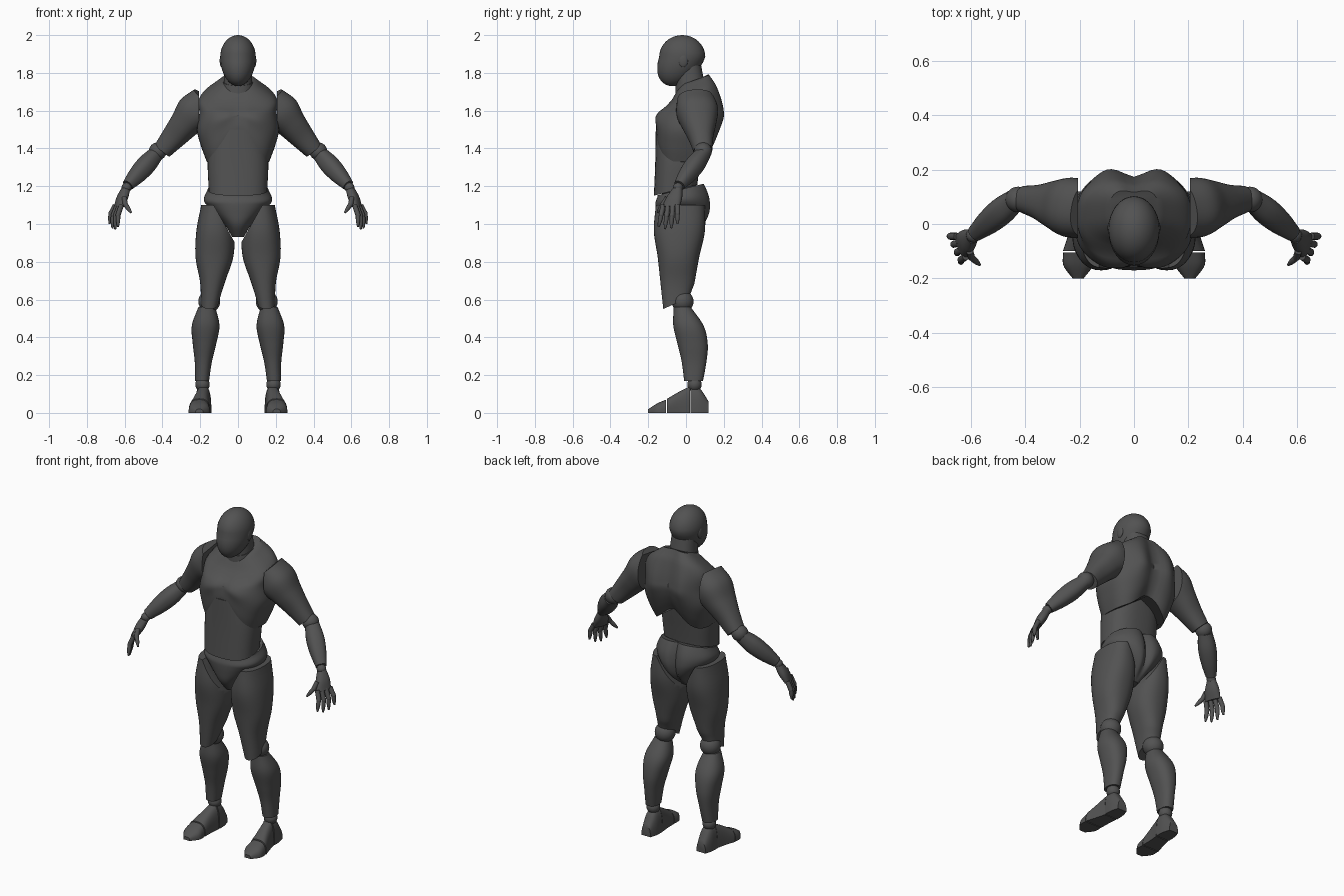
import bpy
import bmesh
import math
from mathutils import Vector, Matrix

cube = bpy.data.objects.get("Cube")
if cube:
    bpy.data.objects.remove(cube, do_unlink=True)

X, Y, Z = Vector((1, 0, 0)), Vector((0, 1, 0)), Vector((0, 0, 1))

grey = bpy.data.materials.new("dark grey")
grey.use_nodes = True
shade = [.085] * 3 + [1]
grey.diffuse_color = shade
shader = next(n for n in grey.node_tree.nodes if n.type == "BSDF_PRINCIPLED")
shader.inputs["Base Color"].default_value = shade
shader.inputs["Roughness"].default_value = .6


def finish(name, bm, side, warp):
    """Shape the mesh, mirror it when needed and make a smooth-shaded object."""
    for vert in bm.verts:
        if warp:
            warp(vert.co)
        vert.co.x *= side
    bmesh.ops.recalc_face_normals(bm, faces=bm.faces)
    mesh = bpy.data.meshes.new(name)
    bm.to_mesh(mesh)
    bm.free()
    obj = bpy.data.objects.new(name, mesh)
    bpy.context.collection.objects.link(obj)
    mesh.materials.append(grey)
    bpy.ops.object.select_all(action="DESELECT")
    obj.select_set(True)
    bpy.context.view_layer.objects.active = obj
    bpy.ops.object.shade_smooth_by_angle(angle=math.radians(40))


def sample(values, t):
    """Smooth curve through evenly spaced values, read at t from start to end."""
    last = len(values) - 1
    i = min(int(t * last), last - 1)
    f = t * last - i
    b, c = values[i], values[i + 1]
    a = values[i - 1] if i else 2 * b - c
    d = values[i + 2] if i + 2 <= last else 2 * c - b
    bend = 2 * a - 5 * b + 4 * c - d
    return b + f / 2 * (c - a + f * (bend + f * (3 * b - a - 3 * c + d)))


def loft(name, start, end, widths, depths=None, bow=(0, 0, 0), axes=(X, Y),
         power=2.3, cut=None, warp=None, side=1, seg=40):
    """Skin ovals from start to end; axes None sets them square to the line."""
    start, end, bow = Vector(start), Vector(end), Vector(bow)
    if not axes:
        along = (end - start).normalized()
        across = along.cross(Z).normalized()
        axes = across, across.cross(along)
    bm = bmesh.new()
    rings = []
    count = 6 * (len(widths) - 1)
    for i in range(count + 1):
        t = i / count
        centre = start.lerp(end, t) + bow * math.sin(math.pi * t)
        sizes = sample(widths, t), sample(depths or widths, t)
        ring = []
        for k in range(seg):
            angle = math.tau * k / seg
            point = centre.copy()
            for axis, size, c in zip(axes, sizes, (math.cos(angle), math.sin(angle))):
                point += axis * size * math.copysign(abs(c) ** (2 / power), c)
            ring.append(bm.verts.new(point))
        rings.append(ring)
    for low, high in zip(rings, rings[1:]):
        for k in range(seg):
            bm.faces.new((low[k - 1], low[k], high[k], high[k - 1]))
    bm.faces.new(rings[0])
    bm.faces.new(rings[-1])
    if cut:
        geom = bm.verts[:] + bm.edges[:] + bm.faces[:]
        res = bmesh.ops.bisect_plane(bm, geom=geom, plane_co=cut[0],
                                     plane_no=cut[1], clear_outer=True)
        rim = [e for e in res["geom_cut"] if isinstance(e, bmesh.types.BMEdge)]
        bmesh.ops.holes_fill(bm, edges=rim)
    finish(name, bm, side, warp)


def ball(name, centre, radii, side=1, warp=None):
    bm = bmesh.new()
    place = Matrix.LocRotScale(Vector(centre), None, Vector(radii))
    bmesh.ops.create_uvsphere(bm, u_segments=32, v_segments=20, radius=1, matrix=place)
    finish(name, bm, side, warp)


def bump(offset, spread):
    return math.exp(-(offset / spread) ** 2)


def ramp(value):
    return min(1, max(0, value))


# Muscle and edge shaping
def head_shape(co):
    drop = max(0, 1.885 - co.z)
    co.y -= .45 * drop
    co.z -= .35 * drop


def chest_shape(co):
    x, y, z = abs(co.x), co.y, co.z
    if y < 0:
        co.y -= .018 * bump(x - .1, .08) * bump(z - 1.55, .06)
        co.y += .012 * bump(x, .02) * bump(z - 1.55, .1)
    else:
        co.y += .2 * y * bump(x - .1, .05) * bump(z - 1.6, .1) / 2
        co.y -= .1 * y * bump(x, .04)
    arch = .15 if y < 0 else .11
    co.z += arch * bump(x, .1) * ramp((1.6 - z) / .28)
    co.z += .35 * (y - .04) * ramp((z - 1.6) / .1)


def abdomen_shape(co):
    co.z += .25 * (co.y + .05) * ramp((1.35 - co.z) / .15)


def pelvis_shape(co):
    if co.y > 0:
        co.y *= 1 + .1 * bump(abs(co.x) - .08, .06) - .2 * bump(co.x, .02)
    co.z += .25 * co.y * ramp((co.z - 1.1) / .08)


def thigh_shape(co):
    co.z += .45 * (co.y + .12) * ramp((.68 - co.z) / .12)


def collar_shape(co):
    co.z += .3 * (co.y - .02)


# Head and neck
ball("head", (0, -.02, 1.885), (.094, .122, .115), warp=head_shape)
loft("neck", (0, .03, 1.68), (0, .01, 1.84), (.08, .07))
loft("neck_collar", (0, .035, 1.68), (0, .025, 1.755), (.09, .08), warp=collar_shape)

# Trunk
loft("chest", (0, -.01, 1.32), (0, .05, 1.76), (.165, .195, .217, .205, .2, .09),
     (.14, .16, .17, .165, .13, .08), power=2.7, warp=chest_shape, seg=64)
loft("abdomen", (0, -.055, 1.18), (0, -.03, 1.5), (.155, .16, .14), (.115, .12, .13),
     power=2.6, warp=abdomen_shape)
ball("waist_joint", (0, -.04, 1.19), (.13, .1, .06))
loft("pelvis", (0, -.04, .93), (0, -.03, 1.19), (.03, .07, .13, .18, .16),
     (.06, .12, .14, .14, .12), bow=Y * .015, warp=pelvis_shape, seg=64)

for word, side in (("left", 1), ("right", -1)):
    def limb(part, *args, **options):
        loft(f"{word}_{part}", *args, side=side, **options)

    def joint(part, centre, radii):
        ball(f"{word}_{part}", centre, radii, side)

    joint("ear", (.087, -.015, 1.865), (.01, .025, .035))

    # Leg
    joint("hip_joint", (.1, -.02, 1.03), [.06] * 3)
    limb("thigh", (.12, -.03, 1.1), (.15, -.05, .55), (.075, .1, .1, .065, .046),
         (.13, .135, .11, .09, .07), bow=X * -.01, warp=thigh_shape,
         cut=((.12, 0, 1.085), (-.16, 0, .09)))
    joint("knee_joint", (.152, -.018, .59), [.058] * 3)
    limb("shin", (.165, -.02, .56), (.19, .04, .17), (.045, .073, .062, .045, .037),
         (.045, .08, .08, .065, .05), bow=Y * .025)
    joint("ankle_joint", (.188, .045, .15), [.038] * 3)

    # Foot pieces, cut flat where they meet the ground
    sole = {"axes": (X, Z), "power": 2.8, "cut": ((0, 0, 0), -Z)}
    limb("heel", (.185, .12, 0), (.185, .025, 0), (.03, .042, .044),
         (.06, .13, .145), **sole)
    limb("instep", (.185, .02, 0), (.205, -.1, 0), (.042, .047, .056),
         (.14, .11, .075), **sole)
    limb("toe_cap", (.205, -.105, 0), (.205, -.2, 0), (.055, .054, .02),
         (.07, .05, .02), **sole)

    # Arm, with the shoulder cut flat against the chest
    limb("upper_arm", (.17, .05, 1.66), (.4, .09, 1.39), (.1, .11, .09, .065, .05),
         (.08, .1, .08, .065, .05), axes=None, cut=(X * .206, -X))
    joint("elbow_joint", (.425, .09, 1.385), [.047] * 3)
    limb("forearm", (.435, .09, 1.37), (.583, -.034, 1.205), (.04, .05, .045, .03),
         axes=None)
    joint("wrist_joint", (.59, -.042, 1.193), [.026] * 3)

    # Hand: palm, four fingers and a thumb
    limb("palm", (.594, -.045, 1.185), (.632, -.08, 1.09), (.026, .043, .048),
         (.022, .026, .018), axes=(Vector((.35, .93, 0)), Vector((.9, -.35, .3))))
    fingers = [("thumb", Vector((.603, -.1, 1.14)), Vector((.566, -.15, 1.06)))]
    for i, part in enumerate(("index", "middle", "ring", "little")):
        t = i / 3
        root = Vector((.617, -.12, 1.1)).lerp(Vector((.65, -.045, 1.1)), t)
        tip = Vector((.635, -.145, .985)).lerp(Vector((.68, -.045, 1)), t)
        fingers.append((part + "_finger", root, tip - Z * .02 * math.sin(math.pi * t)))
    for part, root, tip in fingers:
        bend = root.lerp(tip, .45) + X * .01
        limb(part + "_base", root, bend, (.013, .013), axes=None, seg=16)
        joint(part + "_knuckle", bend, [.013] * 3)
        limb(part + "_tip", bend, tip, (.012, .011, .005), axes=None, seg=16)
